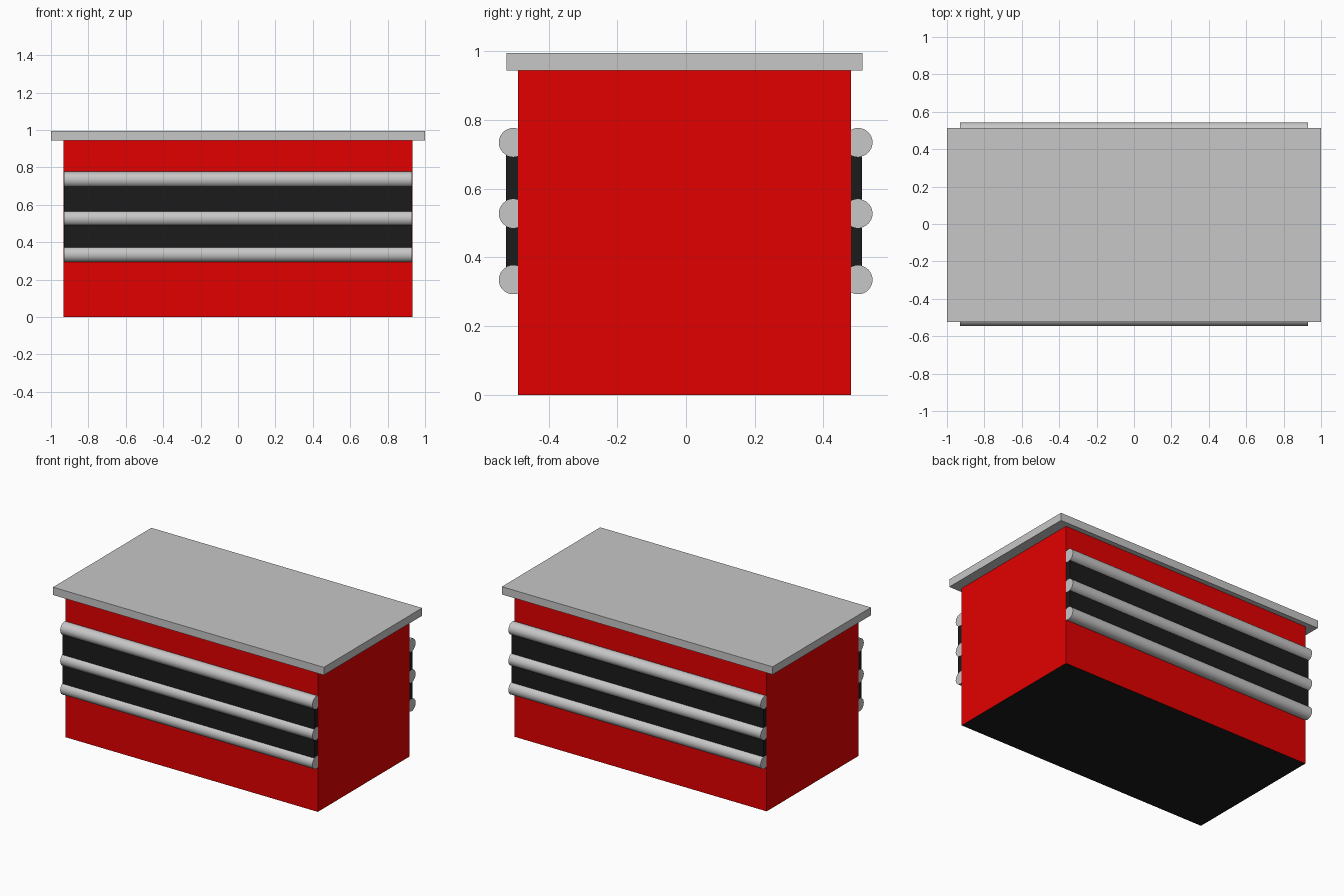
import bpy
import math

if "Cube" in bpy.data.objects:
    bpy.data.objects.remove(bpy.data.objects["Cube"])


def material(name, rgb):
    m = bpy.data.materials.new(name)
    m.diffuse_color = (*rgb, 1.0)
    m.use_nodes = True
    m.node_tree.nodes["Principled BSDF"].inputs["Base Color"].default_value = m.diffuse_color
    return m


red = material("red", (0.77, 0.0, 0.0))
grey = material("grey", (0.57, 0.57, 0.575))
black = material("black", (0.0105, 0.0105, 0.0105))


def box(name, lo, hi, mat):
    bpy.ops.mesh.primitive_cube_add(size=1, location=[(a + b) / 2 for a, b in zip(lo, hi)])
    ob = bpy.context.object
    ob.name = name
    ob.scale = [b - a for a, b in zip(lo, hi)]
    bpy.ops.object.transform_apply(location=False, rotation=False, scale=True)
    ob.data.materials.append(mat)
    return ob


HALF = 0.932          # half length of the body
RAIL = HALF - 0.0006  # rails and bands stop a hair short so end faces never overlap
BAND = HALF - 0.0016
FRONT, BACK = -0.489, 0.48

# Red body with a black underside
body = box("counter_body", (-HALF, FRONT, 0), (HALF, BACK, 0.944), red)
body.data.materials.append(black)
for p in body.data.polygons:
    if p.normal.z < -0.5:
        p.material_index = 1

# Overhanging top slab
box("counter_top", (-1, -0.523, 0.944), (1, 0.514, 0.996), grey)

# Black band and three round rails on each long side
for side, panel_in, panel_out, rail_y in (
    ("front", FRONT, -0.524, -0.503),
    ("back", BACK, 0.513, 0.501),
):
    box(side + "_band",
        (-BAND, min(panel_in, panel_out), 0.335),
        (BAND, max(panel_in, panel_out), 0.735), black)
    for label, z in (("lower", 0.335), ("middle", 0.528), ("upper", 0.735)):
        bpy.ops.mesh.primitive_cylinder_add(
            vertices=32, radius=0.042, depth=2 * RAIL,
            location=(0, rail_y, z), rotation=(0, math.pi / 2, 0))
        rail = bpy.context.object
        rail.name = f"{side}_{label}_rail"
        rail.data.materials.append(grey)
        bpy.ops.object.shade_smooth_by_angle(angle=math.radians(40))
